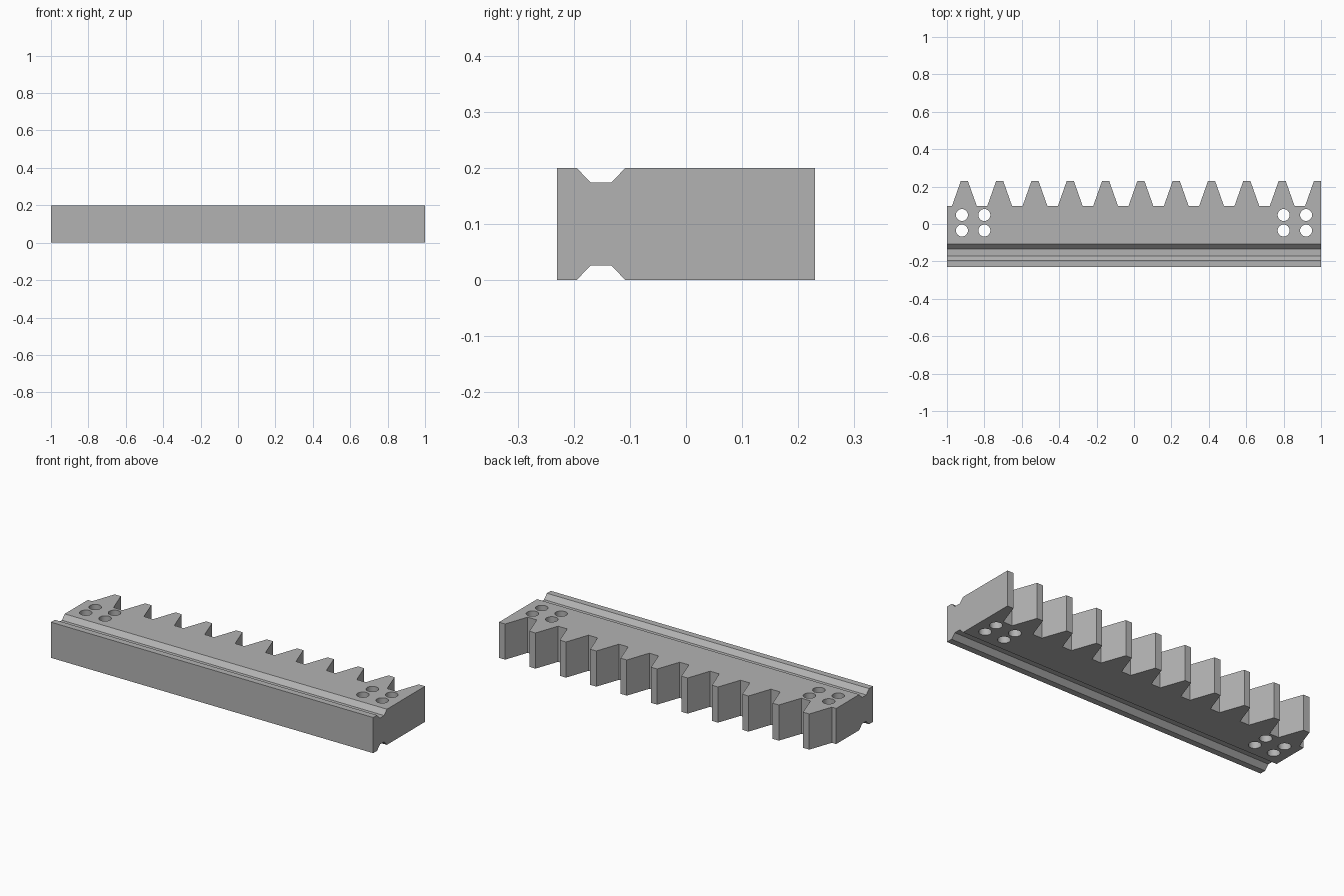
import bpy, bmesh, math
from mathutils import Vector

cube = bpy.data.objects.get("Cube")
if cube:
    bpy.data.objects.remove(cube, do_unlink=True)

HEIGHT, FRONT, ROOT, TIP = 0.2, -0.23, 0.097, 0.23
PITCH, FIRST = 0.1888, -0.907
HALF_TIP, HALF_ROOT = 0.019, 0.066

steel = bpy.data.materials.new("grey steel")
steel.use_nodes = True
colour = (0.45, 0.45, 0.45, 1)
steel.diffuse_color = colour
steel.node_tree.nodes["Principled BSDF"].inputs["Base Color"].default_value = colour


def prism(name, points, direction):
    """Extrude a closed planar outline along a direction."""
    bm = bmesh.new()
    face = bm.faces.new([bm.verts.new(p) for p in points])
    extruded = bmesh.ops.extrude_face_region(bm, geom=[face])["geom"]
    bmesh.ops.translate(bm, vec=Vector(direction),
                        verts=[v for v in extruded if isinstance(v, bmesh.types.BMVert)])
    bmesh.ops.recalc_face_normals(bm, faces=bm.faces)
    mesh = bpy.data.meshes.new(name)
    bm.to_mesh(mesh)
    bm.free()
    obj = bpy.data.objects.new(name, mesh)
    bpy.context.collection.objects.link(obj)
    mesh.materials.append(steel)
    return obj


def cut(target, cutter):
    """Subtract the cutter, then discard it."""
    mod = target.modifiers.new("cut", "BOOLEAN")
    mod.operation = "DIFFERENCE"
    mod.solver = "EXACT"
    mod.object = cutter
    bpy.context.view_layer.objects.active = target
    bpy.ops.object.modifier_apply(modifier=mod.name)
    bpy.data.objects.remove(cutter, do_unlink=True)


# Toothed bar: the last tooth is cut off by the bar end
outline = [(1, FRONT), (-1, FRONT), (-1, ROOT)]
for i in range(11):
    x = FIRST + i * PITCH
    outline += [(x - HALF_ROOT, ROOT), (x - HALF_TIP, TIP)]
    if i < 10:
        outline += [(x + HALF_TIP, TIP), (x + HALF_ROOT, ROOT)]
outline.append((1, TIP))
rack = prism("gear_rack", [(x, y, 0) for x, y in outline], (0, 0, HEIGHT))

# Guide grooves along the top and bottom, sides sloped outward past the surface
groove = [(-0.22, -0.026), (-0.17, 0.026), (-0.133, 0.026), (-0.083, -0.026)]
for base, sign in ((0, 1), (HEIGHT, -1)):
    cut(rack, prism("groove_cutter", [(-1.1, y, base + sign * z) for y, z in groove], (2.2, 0, 0)))

# Four mounting holes at each end
for side in (-1, 1):
    for x in (0.80, 0.92):
        for y in (-0.035, 0.048):
            ring = [(side * x + 0.032 * math.cos(a), y + 0.032 * math.sin(a), -0.1)
                    for a in (math.tau * k / 32 for k in range(32))]
            cut(rack, prism("hole_cutter", ring, (0, 0, 0.4)))

# Smooth hole walls, sharp edges elsewhere
bpy.ops.object.select_all(action="DESELECT")
rack.select_set(True)
bpy.context.view_layer.objects.active = rack
bpy.ops.object.shade_smooth_by_angle(angle=math.radians(25))
